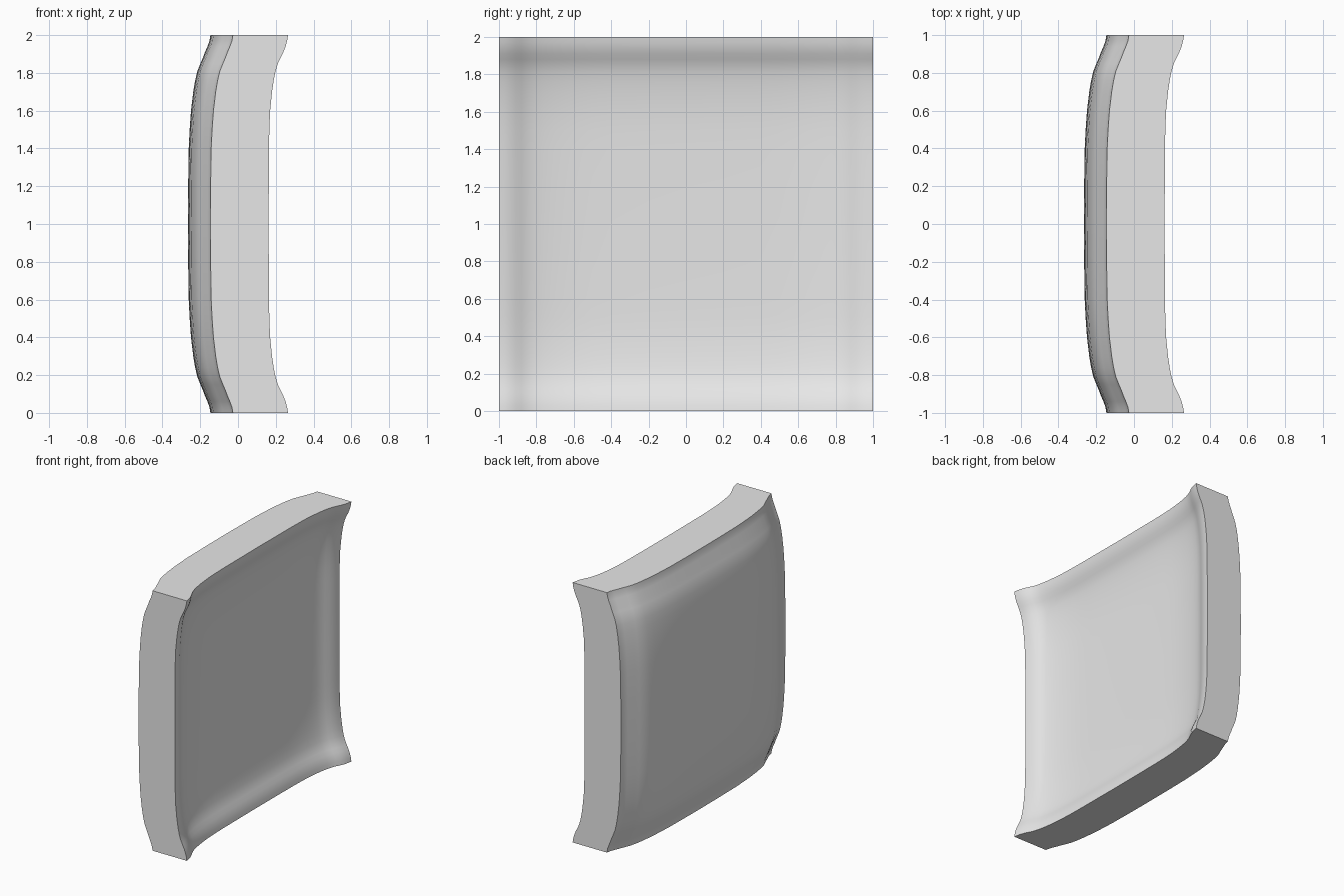
import bpy
import bmesh
import math

if "Cube" in bpy.data.objects:
    bpy.data.objects.remove(bpy.data.objects["Cube"])

# Half profile of the pressed panel: distance from centre, rise of back, rise of front
HALF = [
    (0.0, 0.0, 0.0), (0.2, 0.001, 0.001), (0.4, 0.004, 0.002),
    (0.5, 0.009, 0.004), (0.6, 0.016, 0.008), (0.7, 0.028, 0.018),
    (0.76, 0.038, 0.027), (0.81, 0.050, 0.037), (0.85, 0.066, 0.049),
    (0.88, 0.079, 0.063), (0.91, 0.090, 0.078), (0.94, 0.103, 0.090),
    (0.97, 0.114, 0.098), (1.0, 0.119, 0.103),
]
PROFILE = [(-t, b, f) for t, b, f in HALF[:0:-1]] + HALF
N = len(PROFILE)

grey = bpy.data.materials.new("plain grey")
grey.diffuse_color = (0.8, 0.8, 0.8, 1)
grey.use_nodes = True
grey.node_tree.nodes["Principled BSDF"].inputs["Base Color"].default_value = grey.diffuse_color

bm = bmesh.new()


def sheet(base, col):
    """Grid of vertices whose rise is the sum of the two profiles."""
    return [[bm.verts.new((base + p[col] + q[col], p[0], q[0] + 1))
             for q in PROFILE] for p in PROFILE]


# Domed back and dished front
back = sheet(-0.265, 1)
front = sheet(0.059, 2)
for i in range(N - 1):
    for j in range(N - 1):
        for s in (back, front):
            bm.faces.new((s[i][j], s[i + 1][j], s[i + 1][j + 1], s[i][j + 1]))

# Flat rim joining the two sheets
rim = ([(i, 0) for i in range(N - 1)] + [(N - 1, j) for j in range(N - 1)]
       + [(i, N - 1) for i in range(N - 1, 0, -1)] + [(0, j) for j in range(N - 1, 0, -1)])
for (a, b), (c, d) in zip(rim, rim[1:] + rim[:1]):
    bm.faces.new((back[a][b], back[c][d], front[c][d], front[a][b]))
bmesh.ops.recalc_face_normals(bm, faces=bm.faces)

mesh = bpy.data.meshes.new("curved_panel")
bm.to_mesh(mesh)
bm.free()
mesh.materials.append(grey)
panel = bpy.data.objects.new("curved_panel", mesh)
bpy.context.collection.objects.link(panel)

# Smooth faces with a crisp rim
bpy.context.view_layer.objects.active = panel
panel.select_set(True)
bpy.ops.object.shade_smooth_by_angle(angle=math.radians(35))
